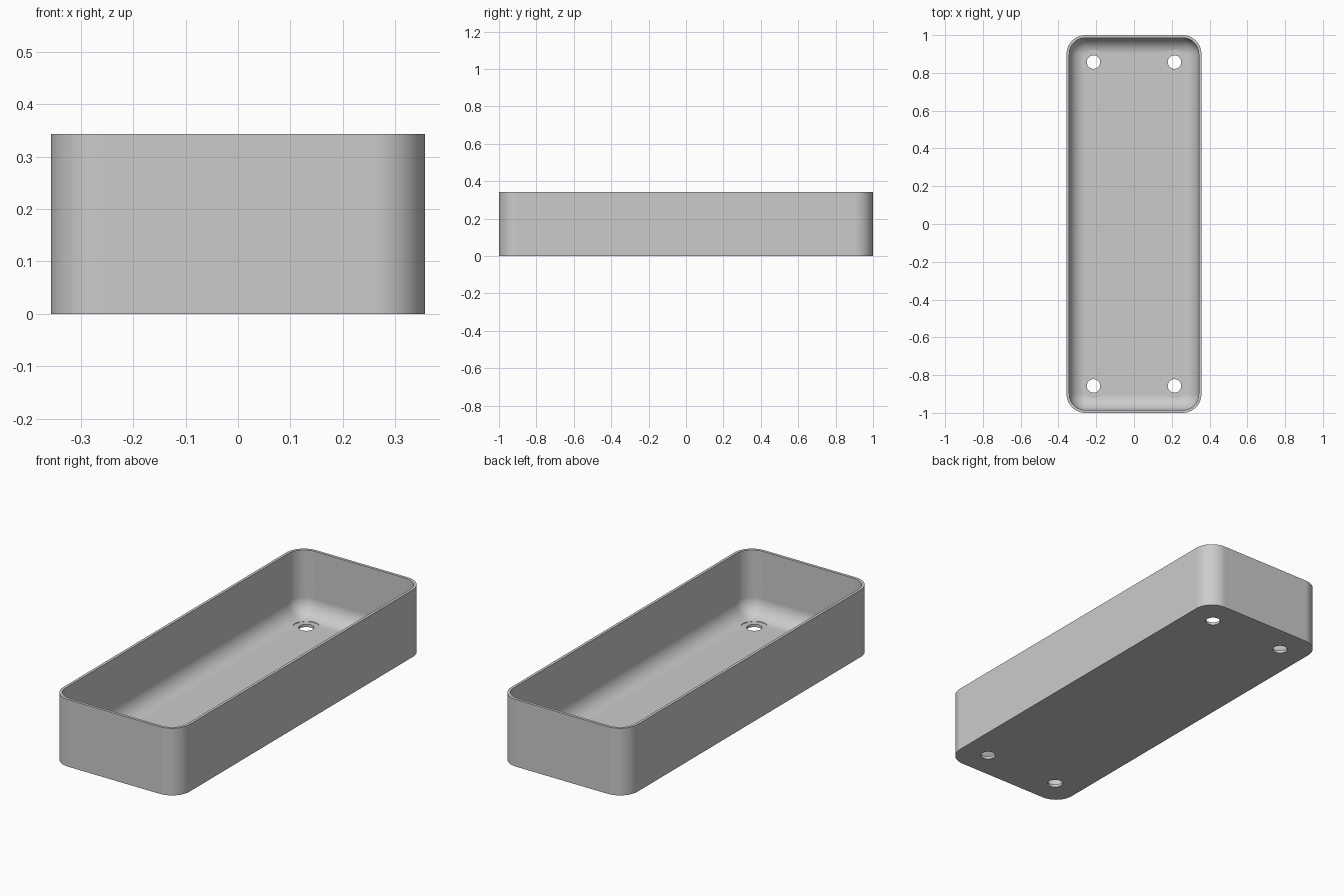
import bpy
import bmesh
import math

cube = bpy.data.objects.get("Cube")
if cube:
    bpy.data.objects.remove(cube, do_unlink=True)

U = 1 / 70                      # one design unit
HALF_X, HALF_Y, HEIGHT = 25 * U, 70 * U, 24 * U
CORNER, WALL = 7 * U, U
FILLET = CORNER - WALL
HOLE_X, HOLE_Y = 15 * U, 60 * U
HOLE_R, SEAT_R = 2.5 * U, 4.5 * U
STEPS = 16

grey = bpy.data.materials.new("plain grey")
grey.use_nodes = True
grey.diffuse_color = (0.6, 0.6, 0.6, 1)
grey.node_tree.nodes["Principled BSDF"].inputs["Base Color"].default_value = (0.6, 0.6, 0.6, 1)


def rounded_loop(bm, inset, z):
    """Ring of vertices along a rounded rectangle, moved inward by inset."""
    r = max(CORNER - inset, 0)
    ring = []
    for quarter, (sx, sy) in enumerate([(1, 1), (-1, 1), (-1, -1), (1, -1)]):
        for i in range(STEPS + 1):
            a = math.pi / 2 * (quarter + i / STEPS)
            ring.append(bm.verts.new((sx * (HALF_X - CORNER) + r * math.cos(a),
                                      sy * (HALF_Y - CORNER) + r * math.sin(a), z)))
    return ring


# Tray shell: outer wall, rim, inner wall, rounded inner edge, floor
section = [(0, 0), (0, HEIGHT), (WALL, HEIGHT)]
for i in range(STEPS + 1):
    a = math.pi / 2 * i / STEPS
    section.append((WALL + FILLET * (1 - math.cos(a)), WALL + FILLET * (1 - math.sin(a))))

bm = bmesh.new()
rings = [rounded_loop(bm, inset, z) for inset, z in section]
for low, high in zip(rings, rings[1:]):
    for i in range(len(low)):
        j = (i + 1) % len(low)
        bm.faces.new((low[i], low[j], high[j], high[i]))
bm.faces.new(rings[0][::-1])
bm.faces.new(rings[-1])
bmesh.ops.remove_doubles(bm, verts=bm.verts[:], dist=1e-5)
bmesh.ops.recalc_face_normals(bm, faces=bm.faces[:])
mesh = bpy.data.meshes.new("tray")
bm.to_mesh(mesh)
bm.free()
tray = bpy.data.objects.new("tray", mesh)
mesh.materials.append(grey)
bpy.context.collection.objects.link(tray)
bpy.context.view_layer.objects.active = tray


def cut_cylinders(name, radius, bottom, top):
    """Cut one cylinder near each corner of the floor."""
    bm = bmesh.new()
    for sx in (-1, 1):
        for sy in (-1, 1):
            made = bmesh.ops.create_cone(bm, cap_ends=True, segments=48, radius1=radius,
                                         radius2=radius, depth=top - bottom)
            bmesh.ops.translate(bm, verts=made["verts"],
                                vec=(sx * HOLE_X, sy * HOLE_Y, (bottom + top) / 2))
    cutter_mesh = bpy.data.meshes.new(name)
    bm.to_mesh(cutter_mesh)
    bm.free()
    cutter_mesh.materials.append(grey)
    cutter = bpy.data.objects.new(name, cutter_mesh)
    cutter.hide_render = True
    bpy.context.collection.objects.link(cutter)
    mod = tray.modifiers.new(name, 'BOOLEAN')
    mod.operation = 'DIFFERENCE'
    mod.solver = 'EXACT'
    mod.object = cutter
    bpy.ops.object.modifier_apply(modifier=name)
    bpy.data.objects.remove(cutter, do_unlink=True)


# Flat screw seats trimmed into the rounded edge, then through holes
cut_cylinders("screw_seats", SEAT_R, WALL - 0.0003, WALL + 0.05)
cut_cylinders("screw_holes", HOLE_R, -0.05, WALL + 0.05)

# Smooth curves, crisp rims
bpy.ops.object.select_all(action='DESELECT')
tray.select_set(True)
bpy.ops.object.shade_smooth_by_angle(angle=math.radians(30))
weighted = tray.modifiers.new("even_shading", 'WEIGHTED_NORMAL')
weighted.keep_sharp = True
